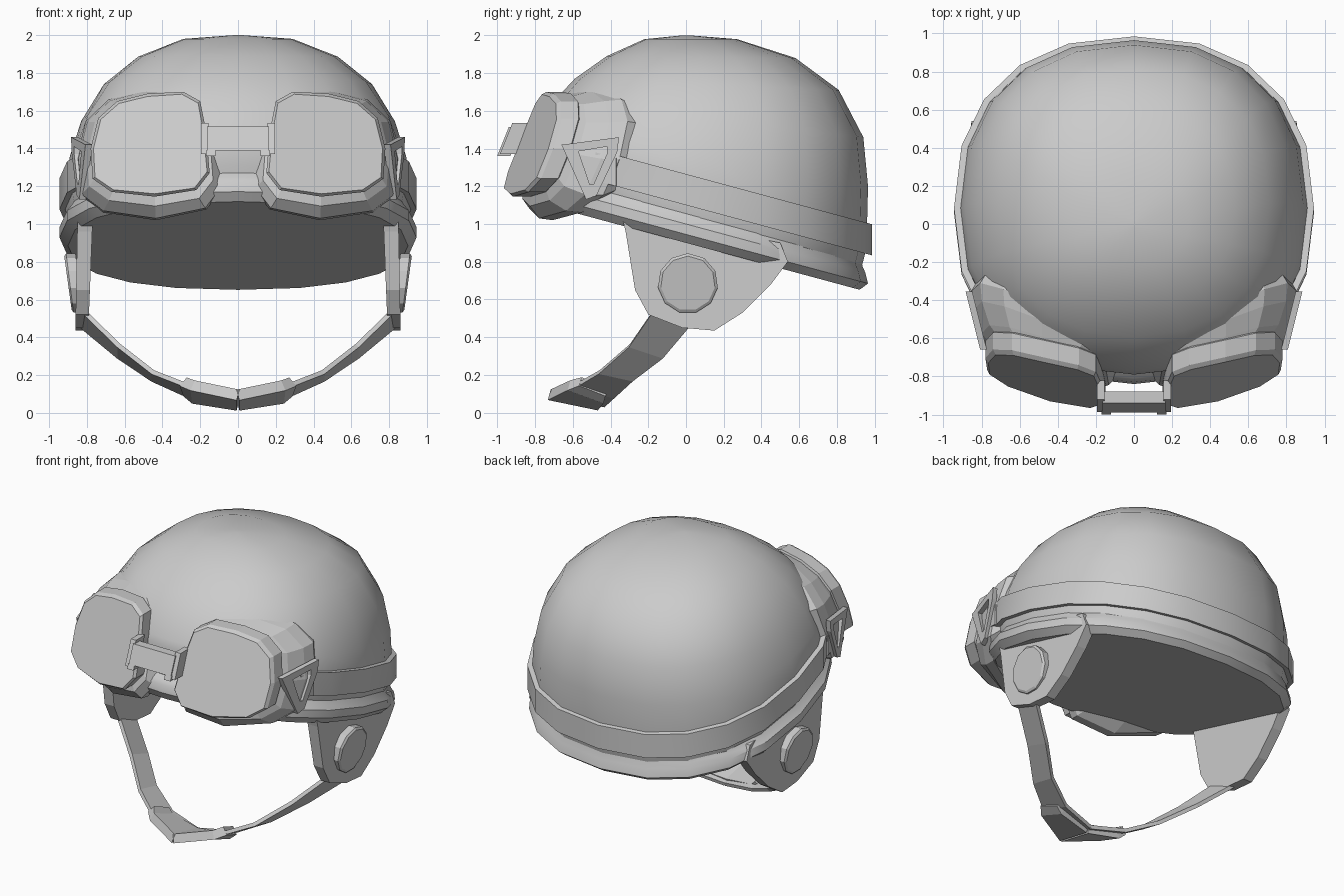
import bpy, bmesh
from math import sin, cos, radians, copysign, pi
from mathutils import Vector

cube = bpy.data.objects.get("Cube")
if cube:
    bpy.data.objects.remove(cube, do_unlink=True)

grey = bpy.data.materials.new("plain_grey")
grey.use_nodes = True
tone = (0.6, 0.6, 0.6, 1)
grey.diffuse_color = tone
grey.node_tree.nodes["Principled BSDF"].inputs["Base Color"].default_value = tone
TILT = 0.27


def loft(name, rings, closed=True, cap_start=True, cap_end=True, loop=False,
         smooth=None, mirror=False, thick=0.0):
    """Skin a list of equal-length point rings."""
    bm = bmesh.new()
    rows = [[bm.verts.new(p) for p in ring] for ring in rings]
    n = len(rows[0])
    pairs = list(zip(rows, rows[1:])) + ([(rows[-1], rows[0])] if loop else [])
    for a, b in pairs:
        for i in range(n if closed else n - 1):
            j = (i + 1) % n
            bm.faces.new((a[i], a[j], b[j], b[i]))
    if closed and not loop:
        if cap_start:
            bm.faces.new(rows[0])
        if cap_end:
            bm.faces.new(rows[-1])
    bmesh.ops.recalc_face_normals(bm, faces=bm.faces)
    mesh = bpy.data.meshes.new(name)
    bm.to_mesh(mesh)
    bm.free()
    ob = bpy.data.objects.new(name, mesh)
    bpy.context.collection.objects.link(ob)
    mesh.materials.append(grey)
    if thick:
        mod = ob.modifiers.new("thickness", 'SOLIDIFY')
        mod.thickness, mod.offset = thick, 0
    if mirror:
        ob.modifiers.new("mirror", 'MIRROR').use_clip = True
    if smooth:
        bpy.ops.object.select_all(action='DESELECT')
        ob.select_set(True)
        bpy.context.view_layer.objects.active = ob
        bpy.ops.object.shade_smooth_by_angle(angle=radians(smooth))
    return ob


def power(v):
    return copysign(abs(v) ** 0.86, v)


def ring(yf, zf, yb, zb, w, steps=range(20)):
    """Slightly squared oval, tilted from its front point to its back point."""
    pts = []
    for k in steps:
        t = radians(18 * k)
        c = power(cos(t))
        pts.append((w * power(sin(t)), (yf + yb) / 2 + (yb - yf) / 2 * c,
                    (zf + zb) / 2 + (zb - zf) / 2 * c))
    return pts


def level(k, yf, yb, w, steps=range(20)):
    return ring(yf, k - TILT * yf, yb, k - TILT * yb, w, steps)


# Shell
dome = [level(1.02, -.78, .93, .9), level(1.1, -.79, .95, .915), level(1.265, -.79, .96, .91),
        ring(-.77, 1.52, .965, 1.2, .89), ring(-.72, 1.63, .94, 1.46, .83),
        ring(-.59, 1.77, .81, 1.71, .71), ring(-.42, 1.89, .58, 1.88, .53),
        ring(-.22, 1.98, .27, 1.98, .29), ring(-.02, 2, .02, 2, .02)]
loft("shell", dome, smooth=40)

# Flared rim with a flat underside
loft("rim", [level(.9, -.81, .92, .9), level(.945, -.84, .965, .945),
             level(1.0, -.83, .95, .945), level(1.03, -.81, .935, .92),
             level(1.065, -.78, .93, .9)], smooth=30)

# Goggle strap around the back
arc = range(-7, 8)
inner = (-.79, .955, .91)
outer = (-.82, .985, .945)
loft("goggle_strap", [level(1.1, *inner, arc), level(1.1, *outer, arc),
                      level(1.265, *outer, arc), level(1.265, *inner, arc)],
     closed=False, loop=True, smooth=30)

# Goggles: outline of one eye, seen from the front
eye = [(.17, 1.5), (.2, 1.65), (.29, 1.7), (.48, 1.69), (.64, 1.65), (.74, 1.56),
       (.78, 1.4), (.77, 1.24), (.67, 1.17), (.44, 1.145), (.22, 1.18), (.15, 1.27)]


def eye_ring(depth, grow, drop=0.0, wrap=0.0):
    pts = []
    for x, z in eye:
        d = Vector((x - .46, z - 1.42))
        d += d.normalized() * grow
        gx, gz = d.x + .46, d.y + 1.42 - drop
        y = -.975 + .14 * (gx - .15) + .22 * (gx - .15) ** 2 + .38 * (gz - 1.2)
        pts.append((gx, y + depth + wrap * gx * gx, gz))
    return pts


loft("lens", [eye_ring(0, -.015), eye_ring(.02, 0), eye_ring(.11, 0), eye_ring(.14, -.04)],
     mirror=True)
loft("goggle_gasket", [eye_ring(.11, -.02), eye_ring(.12, .02, .03, .05),
                       eye_ring(.18, .065, .05, .12), eye_ring(.25, .075, .05, .15),
                       eye_ring(.34, .03, .04, .16)], mirror=True)


# Boxes leaning back with the lenses
def bar(name, x0, x1, z0, z1, y, depth, mirror=False):
    rings = []
    for x in (x0, x1):
        rings.append([(x, y + dy + .4 * (z - 1.4), z)
                      for dy, z in ((0, z0), (0, z1), (depth, z1), (depth, z0))])
    return loft(name, rings, mirror=mirror)


bar("nose_bridge", -.165, .165, 1.39, 1.515, -.985, .06)
bar("bridge_clip", .155, .195, 1.37, 1.535, -.975, .1, True)
bar("clip_pin", .12, .17, 1.36, 1.39, -.985, .07, True)

# Triangular strap buckles
big = [(-.66, 1.42), (-.355, 1.46), (-.365, 1.38), (-.475, 1.15), (-.53, 1.13)]
small = [(-.57, 1.385), (-.42, 1.41), (-.42, 1.37), (-.49, 1.21), (-.51, 1.21)]


def buckle_ring(outline, dx):
    return [(.85 + .25 * (y + .35) + dx, y, z) for y, z in outline]


loft("strap_buckle", [buckle_ring(big, 0), buckle_ring(big, .035),
                      buckle_ring(small, .035), buckle_ring(small, 0)],
     loop=True, mirror=True)
loft("strap_loop", [[(x, y, z - TILT * y) for x, y, z in
                     ((.82, -.36, k), (.855, -.37, k), (.83, -.48, k), (.78, -.48, k))]
                    for k in (1.1, 1.25)], mirror=True)

# Ear flaps
flap = [(-.35, 1.08), (-.32, .96), (-.27, .65), (-.2, .52), (-.02, .45), (.15, .435),
        (.3, .53), (.45, .68), (.54, .8), (.5, .9)]
loft("ear_flap", [[(.77 + .04 * (1 - z), y, z) for y, z in flap],
                  [(.85 + .02 * (1 - z), y, z) for y, z in flap]], mirror=True)


def disc(x, r):
    return [(x + .02 * cos(2 * pi * k / 11), .01 + r * sin(2 * pi * k / 11),
             .685 + r * cos(2 * pi * k / 11)) for k in range(11)]


loft("ear_disc", [disc(.84, .16), disc(.89, .16), disc(.9, .145)], mirror=True)

# Chin strap and cup
front_edge = [(.81, -.18, .53), (.63, -.3, .355), (.45, -.46, .215), (.27, -.58, .145), (0, -.71, .1)]
back_edge = [(.83, .02, .46), (.63, -.12, .295), (.45, -.28, .175), (.25, -.38, .085), (0, -.43, .04)]
loft("chin_strap", [front_edge, back_edge], closed=False, thick=.025, mirror=True)
cup = [[(.29, -.56, .165), (.24, -.62, .145), (0, -.725, .095)],
       [(.27, -.42, .11), (.23, -.43, .075), (0, -.46, .04)]]
loft("chin_cup", cup, closed=False, thick=.06, mirror=True)
